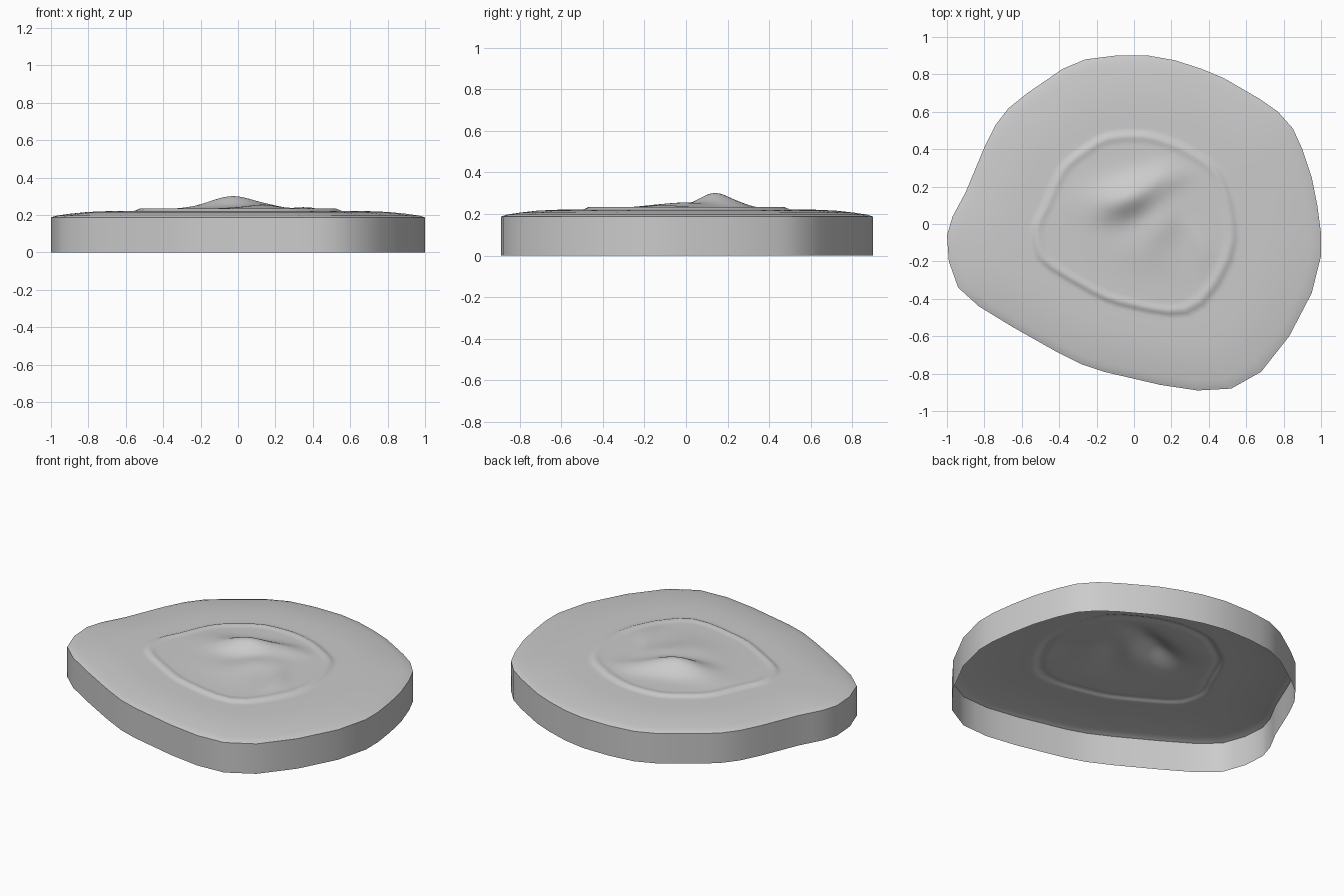
import bpy, bmesh, math

if "Cube" in bpy.data.objects:
    bpy.data.objects.remove(bpy.data.objects["Cube"])

# Outline of the slab, counter-clockwise
OUTLINE = [(1, -.17), (1, -.05), (.98, .1), (.95, .25), (.9, .4), (.85, .51), (.77, .6),
           (.67, .67), (.48, .78), (.36, .83), (.22, .875), (.08, .9), (-.1, .9),
           (-.26, .88), (-.38, .83), (-.57, .7), (-.67, .62), (-.74, .53), (-.8, .41),
           (-.9, .17), (-.97, .04), (-1, -.06), (-.99, -.2), (-.94, -.34), (-.83, -.44),
           (-.65, -.55), (-.42, -.68), (-.28, -.75), (-.16, -.79), (.14, -.86),
           (.34, -.89), (.52, -.88), (.68, -.79), (.83, -.6), (.95, -.37)]
# Top height by fraction of the radius
PROFILE = [(0, .232), (.48, .228), (.52, .234), (.56, .221), (.7, .22), (.8, .216),
           (.9, .206), (.97, .196), (1, .187)]
# Lumps: x, y, length, width, angle, height
LUMPS = [(-.02, .14, .17, .09, 25, .06), (.14, .0, .14, .10, 60, .022),
         (-.15, .15, .20, .10, 10, .014), (.36, -.12, .16, .05, 115, .012),
         (.05, -.15, .25, .12, -15, .008), (.16, .25, .12, .07, 15, .015)]


def height(x, y, t):
    z = PROFILE[-1][1]
    for (a, za), (b, zb) in zip(PROFILE, PROFILE[1:]):
        if a <= t <= b:
            f = (t - a) / (b - a)
            if b < .7:
                f = f * f * (3 - 2 * f)
            z = za + (zb - za) * f
            break
    fade = min(1, max(0, (.56 - t) / .15))
    for cx, cy, length, width, angle, h in LUMPS:
        c, s = math.cos(math.radians(angle)), math.sin(math.radians(angle))
        u = ((x - cx) * c + (y - cy) * s) / length
        v = ((y - cy) * c - (x - cx) * s) / width
        z += fade * h * math.exp(-(u * u + v * v))
    return z


# Midpoints give a finer terrain without changing the outline
ring = []
for p, q in zip(OUTLINE, OUTLINE[1:] + OUTLINE[:1]):
    ring += [p, ((p[0] + q[0]) / 2, (p[1] + q[1]) / 2)]
n = len(ring)

bm = bmesh.new()
# Open-bottomed side wall, then the terrain rings
levels = [1, .985, .97, .94, .9, .85, .8, .7, .6] + [.57 - .015 * i for i in range(37)]
rows = [[bm.verts.new((x, y, 0)) for x, y in ring]]
for t in levels:
    rows.append([bm.verts.new((x * t, y * t, height(x * t, y * t, t))) for x, y in ring])
for a, b in zip(rows, rows[1:]):
    for i in range(n):
        j = (i + 1) % n
        bm.faces.new((a[i], a[j], b[j], b[i]))
centre = bm.verts.new((0, 0, height(0, 0, 0)))
for i in range(n):
    bm.faces.new((rows[-1][i], rows[-1][(i + 1) % n], centre))

mesh = bpy.data.meshes.new("terrain_shell")
bm.to_mesh(mesh)
bm.free()
shell = bpy.data.objects.new("terrain_shell", mesh)
bpy.context.collection.objects.link(shell)
bpy.context.view_layer.objects.active = shell
shell.select_set(True)
bpy.ops.object.shade_smooth_by_angle(angle=math.radians(35))
